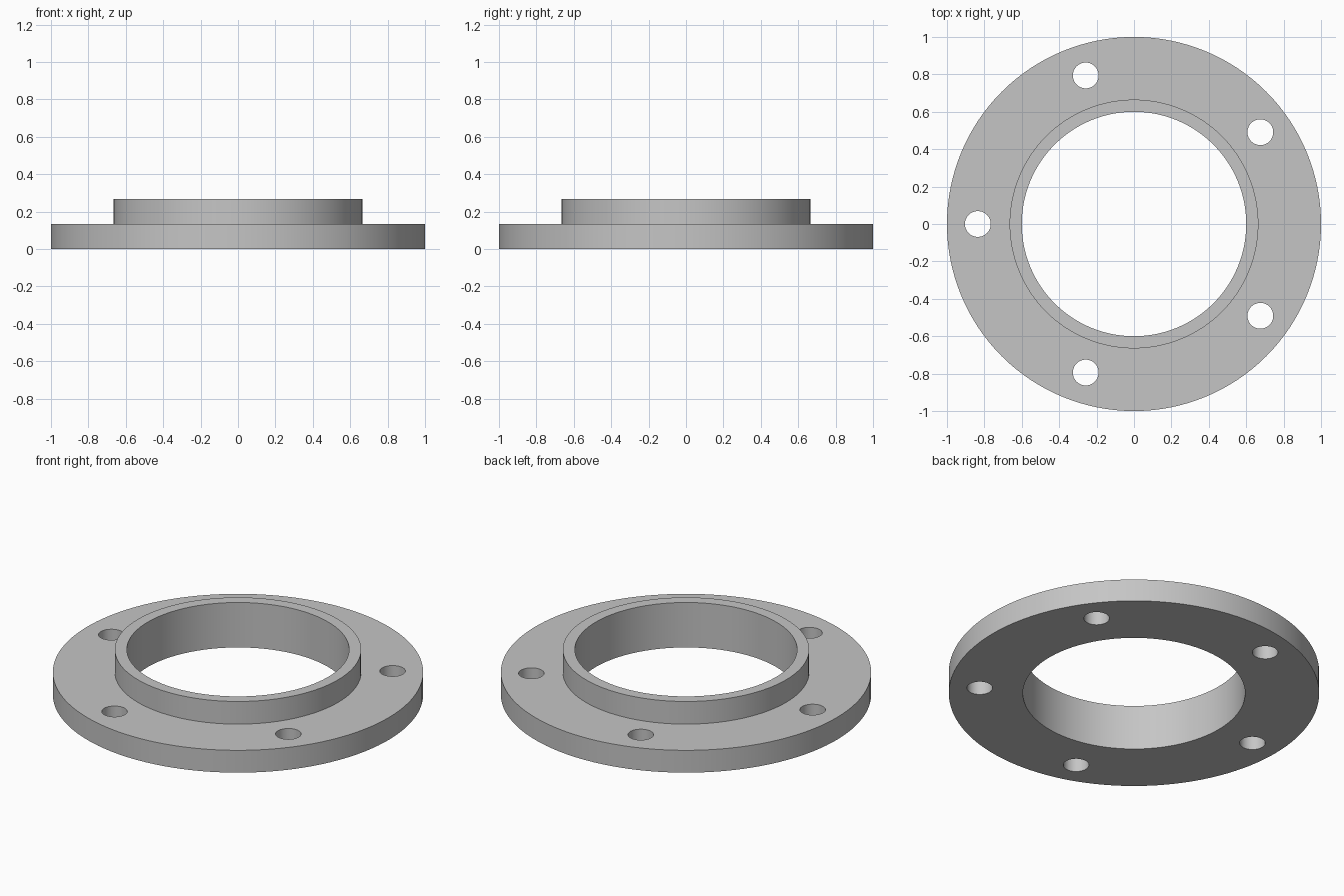
import bpy, bmesh
from math import pi, radians
from mathutils import Matrix, Vector

cube = bpy.data.objects.get("Cube")
if cube:
    bpy.data.objects.remove(cube, do_unlink=True)

OUTER, HUB, BORE = 1.0, 0.665, 0.6
FLANGE_H, TOTAL_H = 0.133, 0.268
BOLT_CIRCLE, HOLE, HOLES = 0.835, 0.069, 5
SEGMENTS = 128

steel = bpy.data.materials.new("plain_grey")
steel.use_nodes = True
grey = (0.56, 0.56, 0.56, 1)
steel.diffuse_color = grey
steel.node_tree.nodes["Principled BSDF"].inputs["Base Color"].default_value = grey


def add_object(name, bm):
    bmesh.ops.recalc_face_normals(bm, faces=bm.faces)
    mesh = bpy.data.meshes.new(name)
    bm.to_mesh(mesh)
    bm.free()
    mesh.materials.append(steel)
    obj = bpy.data.objects.new(name, mesh)
    bpy.context.collection.objects.link(obj)
    return obj


# Flange and raised hub: one stepped section turned about z
bm = bmesh.new()
section = [(BORE, 0), (OUTER, 0), (OUTER, FLANGE_H),
           (HUB, FLANGE_H), (HUB, TOTAL_H), (BORE, TOTAL_H)]
verts = [bm.verts.new((r, 0, z)) for r, z in section]
edges = [bm.edges.new((v, verts[i - 1])) for i, v in enumerate(verts)]
bmesh.ops.spin(bm, geom=verts + edges, cent=(0, 0, 0), axis=(0, 0, 1),
               angle=2 * pi, steps=SEGMENTS)
bmesh.ops.remove_doubles(bm, verts=bm.verts, dist=0.0001)
flange = add_object("hub_flange", bm)

# Bolt hole cutters, evenly spaced from the right side
bm = bmesh.new()
for i in range(HOLES):
    turn = Matrix.Rotation(pi + 2 * pi * i / HOLES, 4, "Z")
    place = turn @ Matrix.Translation(Vector((BOLT_CIRCLE, 0, FLANGE_H / 2)))
    bmesh.ops.create_cone(bm, cap_ends=True, segments=48, radius1=HOLE,
                          radius2=HOLE, depth=FLANGE_H * 2, matrix=place)
cutter = add_object("bolt_hole_cutter", bm)
cutter.hide_render = True

# Cut the holes
cut = flange.modifiers.new("bolt_holes", "BOOLEAN")
cut.operation = "DIFFERENCE"
cut.solver = "EXACT"
cut.object = cutter
bpy.ops.object.select_all(action="DESELECT")
flange.select_set(True)
bpy.context.view_layer.objects.active = flange
bpy.ops.object.modifier_apply(modifier=cut.name)
bpy.data.objects.remove(cutter, do_unlink=True)

# Smooth round walls, crisp rims
bpy.ops.object.shade_smooth_by_angle(angle=radians(30))
